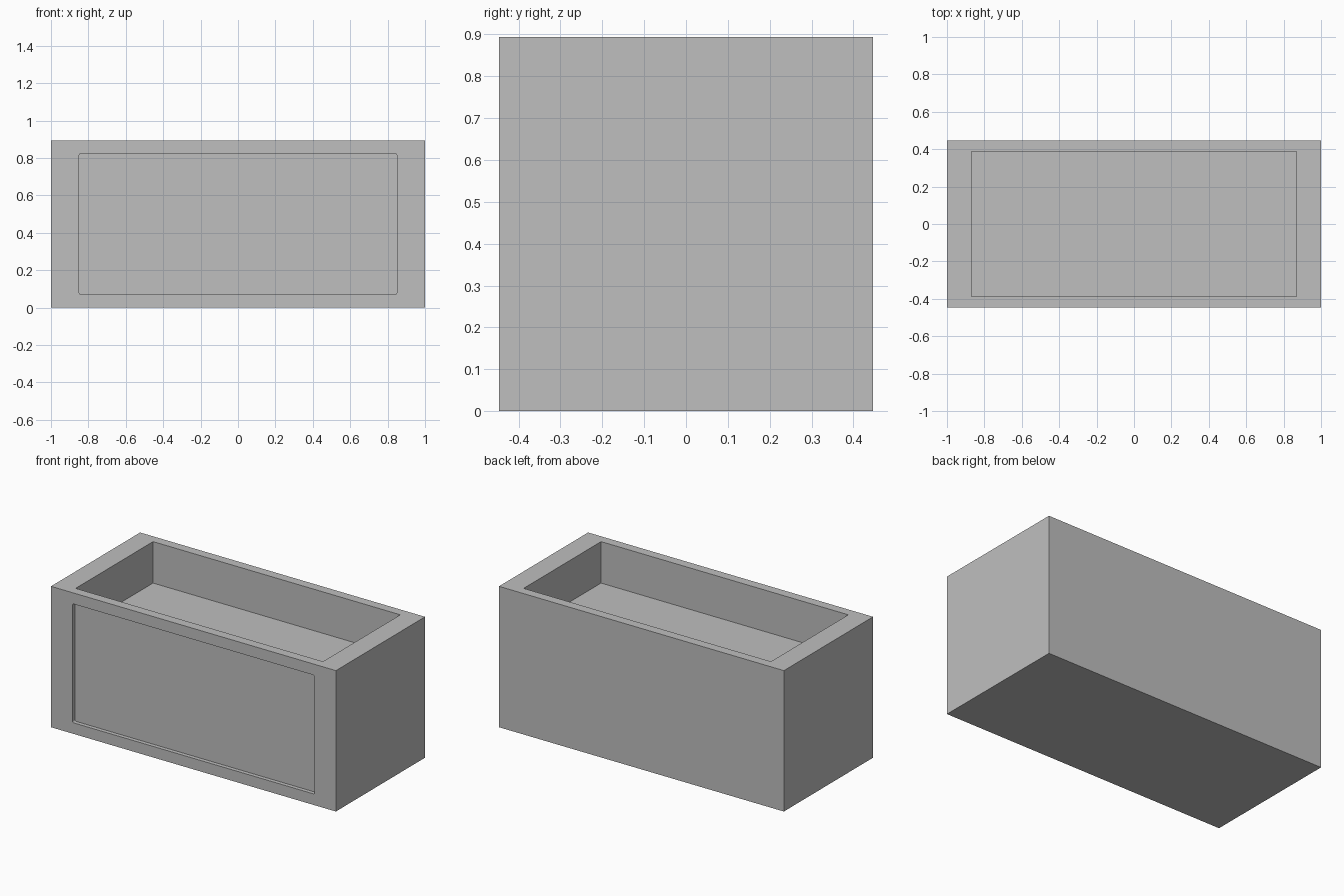
import bpy
import bmesh
from mathutils import Matrix

default = bpy.data.objects.get("Cube")
if default:
    bpy.data.objects.remove(default, do_unlink=True)

WIDTH, DEPTH, HEIGHT = 2.0, 0.894, 0.894
CAVITY_DEPTH = 0.263
PANEL_DEPTH = 0.025

grey = bpy.data.materials.new("stone grey")
grey.use_nodes = True
colour = (0.52, 0.52, 0.52, 1)
grey.diffuse_color = colour
grey.node_tree.nodes["Principled BSDF"].inputs["Base Color"].default_value = colour


def box(name, size, centre, corner_radius=0):
    """Box, with the edges along y optionally rounded."""
    bm = bmesh.new()
    bmesh.ops.create_cube(bm, size=1, matrix=Matrix.Translation(centre) @ Matrix.Diagonal((*size, 1)))
    if corner_radius:
        edges = [e for e in bm.edges if abs(e.verts[0].co.y - e.verts[1].co.y) > 0.001]
        bmesh.ops.bevel(bm, geom=edges, offset=corner_radius, segments=3, profile=0.5, affect='EDGES')
    mesh = bpy.data.meshes.new(name)
    bm.to_mesh(mesh)
    bm.free()
    mesh.materials.append(grey)
    obj = bpy.data.objects.new(name, mesh)
    bpy.context.collection.objects.link(obj)
    return obj


def carve(target, cutter):
    """Subtract the cutter, then discard it."""
    cutter.hide_render = True
    mod = target.modifiers.new(cutter.name, 'BOOLEAN')
    mod.operation = 'DIFFERENCE'
    mod.solver = 'EXACT'
    mod.object = cutter
    bpy.context.view_layer.objects.active = target
    bpy.ops.object.modifier_apply(modifier=mod.name)
    bpy.data.objects.remove(cutter, do_unlink=True)


# Solid planter body
planter = box("planter_box", (WIDTH, DEPTH, HEIGHT), (0, 0, HEIGHT / 2))

# Open cavity in the top
carve(planter, box("cavity_cutter", (1.736, 0.776, 2 * CAVITY_DEPTH), (0, 0, HEIGHT)))

# Shallow recessed panel on the front
carve(planter, box("panel_cutter", (1.698, 2 * PANEL_DEPTH, 0.754),
                   (0, -DEPTH / 2, HEIGHT / 2), corner_radius=0.008))
